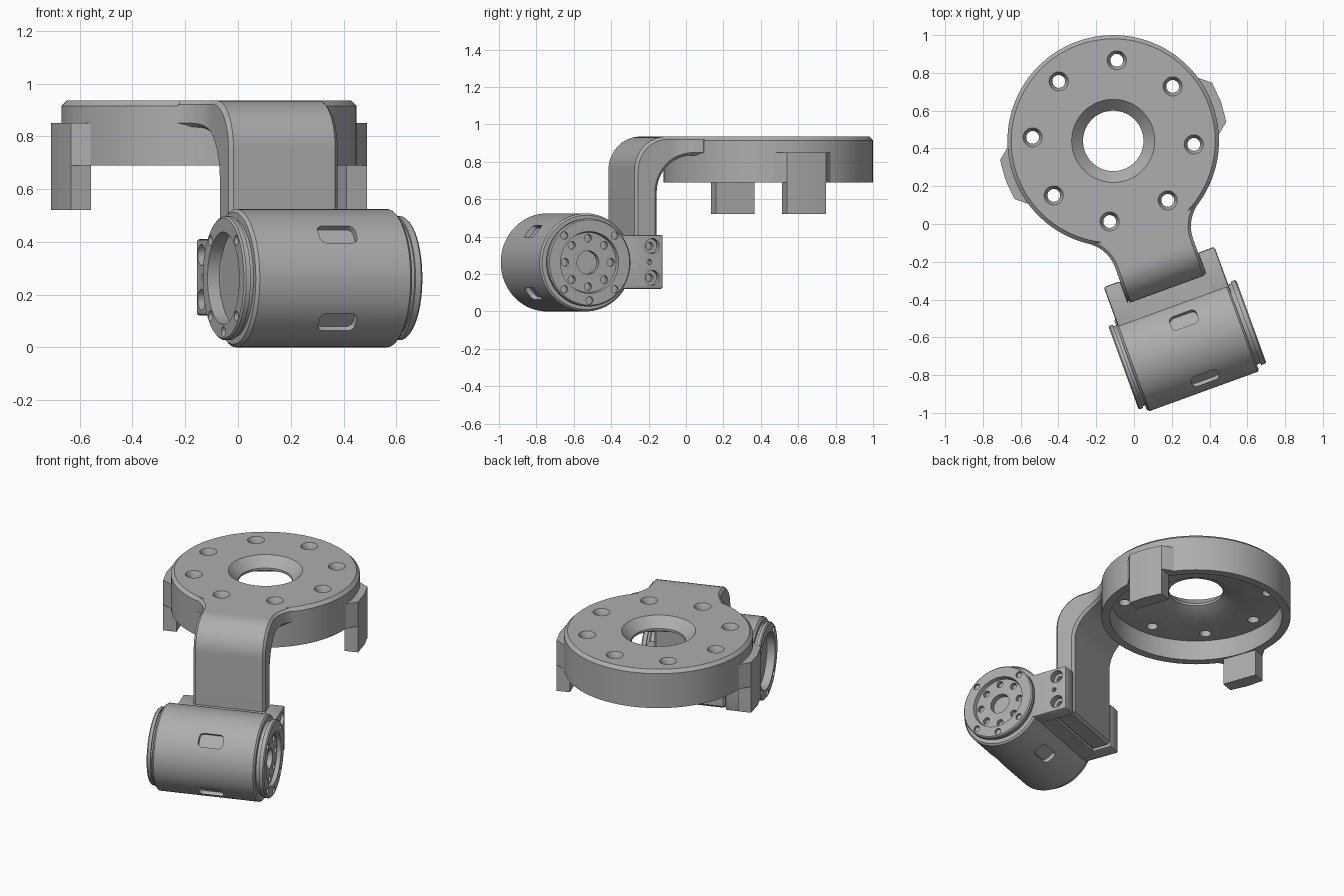
import bpy, bmesh
from math import sin, cos, pi, radians, sqrt
from mathutils import Matrix, Vector

cube = bpy.data.objects.get("Cube")
if cube:
    bpy.data.objects.remove(cube, do_unlink=True)

grey = bpy.data.materials.new("machined grey")
grey.use_nodes = True
COLOUR = (0.42, 0.42, 0.42, 1)
grey.diffuse_color = COLOUR
for node in grey.node_tree.nodes:
    if node.type == 'BSDF_PRINCIPLED':
        node.inputs["Base Color"].default_value = COLOUR

# Shared frame: origin under the flange centre, turned about z
FRAME = Matrix.Translation((-0.11, 0.44, 0)) @ Matrix.Rotation(radians(20), 4, 'Z')
# Motor frame: local z runs along the motor axis
MOTOR = Matrix.Translation((0, -1.148, 0.262)) @ Matrix.Rotation(pi / 2, 4, 'Y')
# Side frame: draws in (y, z) and extrudes along x
SIDE = Matrix(((0, 0, 1, 0), (1, 0, 0, 0), (0, 1, 0, 0), (0, 0, 0, 1)))


def move(x, y, z):
    return Matrix.Translation((x, y, z))


def lathe(bm, profile, matrix=Matrix(), n=96, closed=False):
    """Turn (radius, height) points about local z."""
    rings = [[bm.verts.new(matrix @ Vector((r * cos(2 * pi * i / n), r * sin(2 * pi * i / n), h)))
              for i in range(n)] for r, h in profile]
    pairs = list(zip(rings, rings[1:]))
    if closed:
        pairs.append((rings[-1], rings[0]))
    for a, b in pairs:
        for i in range(n):
            j = (i + 1) % n
            bm.faces.new((a[i], a[j], b[j], b[i]))
    bmesh.ops.remove_doubles(bm, verts=bm.verts, dist=1e-5)


def drill(bm, radius, low, high, matrix=Matrix(), n=24):
    lathe(bm, [(0, low), (radius, low), (radius, high), (0, high)], matrix, n)


def prism(bm, outline, low, high, matrix=Matrix()):
    """Extrude a flat outline along local z."""
    face = bm.faces.new([bm.verts.new(matrix @ Vector((x, y, low))) for x, y in outline])
    shift = matrix.to_3x3() @ Vector((0, 0, high - low))
    top = bmesh.ops.extrude_face_region(bm, geom=[face], use_keep_orig=True)["geom"]
    bmesh.ops.translate(bm, verts=[v for v in top if isinstance(v, bmesh.types.BMVert)], vec=shift)


def arc(cx, cy, r, start, end, n=12):
    return [(cx + r * cos(radians(start + (end - start) * i / n)),
             cy + r * sin(radians(start + (end - start) * i / n))) for i in range(n + 1)]


def rounded(w, h, r):
    out = []
    for sx, sy, a in ((1, 1, 0), (-1, 1, 90), (-1, -1, 180), (1, -1, 270)):
        out += arc(sx * (w / 2 - r), sy * (h / 2 - r), r, a, a + 90, 4)
    return out


def make(name, bm):
    bmesh.ops.recalc_face_normals(bm, faces=bm.faces)
    mesh = bpy.data.meshes.new(name)
    bm.to_mesh(mesh)
    bm.free()
    mesh.materials.append(grey)
    obj = bpy.data.objects.new(name, mesh)
    bpy.context.scene.collection.objects.link(obj)
    obj.matrix_world = FRAME
    return obj


def bake(obj):
    bpy.context.view_layer.update()
    dg = bpy.context.evaluated_depsgraph_get()
    mesh = bpy.data.meshes.new_from_object(obj.evaluated_get(dg))
    obj.modifiers.clear()
    obj.data = mesh


def boolean(obj, bm, operation='DIFFERENCE'):
    cutter = make("cutter", bm)
    cutter.hide_render = True
    mod = obj.modifiers.new("boolean", 'BOOLEAN')
    mod.operation, mod.solver, mod.object = operation, 'EXACT', cutter
    bake(obj)
    bpy.data.objects.remove(cutter, do_unlink=True)


def bevel(obj, width, segments=1):
    mod = obj.modifiers.new("bevel", 'BEVEL')
    mod.width, mod.segments = width, segments
    mod.limit_method, mod.angle_limit = 'ANGLE', radians(45)
    mod.use_clamp_overlap = False
    bake(obj)


parts = []

# Round flange: hollow underneath, with a waisted centre hole
bm = bmesh.new()
lathe(bm, [(0.22, 0.935), (0.54, 0.935), (0.56, 0.915), (0.56, 0.69), (0.51, 0.69), (0.51, 0.82),
           (0.24, 0.82), (0.16, 0.86), (0.16, 0.875)], closed=True)
flange = make("flange", bm)
holes = bmesh.new()
for k in range(8):
    a = radians(22.5 + 45 * k)
    lathe(holes, [(0, 0.7), (0.034, 0.7), (0.034, 0.905), (0.052, 0.937), (0.052, 0.96), (0, 0.96)],
          move(0.427 * cos(a), 0.427 * sin(a), 0), 24)
boolean(flange, holes)
parts.append(flange)

# Bent arm: plan outline with flared neck, trimmed by its side profile
half, fillet = 0.22, 0.2
cu = half + fillet
cv = -sqrt((0.56 + fillet) ** 2 - cu ** 2)
touch = 180 - math_angle if (math_angle := None) else 123.6
right = arc(cu, cv, fillet, touch, 180)
plan = right + [(half, -0.9), (-half, -0.9)] + [(-x, y) for x, y in reversed(right)]
bm = bmesh.new()
prism(bm, plan, 0, 1.1)
arm = make("bent_arm", bm)
side = ([(-0.4, 0.935)] + arc(-0.655, 0.755, 0.18, 90, 180) + [(-0.835, 0.13), (-0.71, 0.13)]
        + arc(-0.51, 0.635, 0.2, 180, 90) + [(-0.4, 0.835)])
bm = bmesh.new()
prism(bm, side, -0.6, 0.6, SIDE)
boolean(arm, bm, 'INTERSECT')
bevel(arm, 0.015)
parts.append(arm)

# Two hanging tabs with flared roots on the flange rim
for s, label in ((1, "left"), (-1, "right")):
    bm = bmesh.new()
    prism(bm, [(s * x, y) for x, y in ((0.515, -0.11), (0.597, -0.11), (0.607, 0),
                                       (0.597, 0.11), (0.515, 0.11))], 0.52, 0.69)
    prism(bm, [(s * x, y) for x, y in ((0.53, -0.165), (0.597, -0.11), (0.607, 0),
                                       (0.597, 0.11), (0.53, 0.165))], 0.69, 0.85)
    parts.append(make(label + "_tab", bm))

# Motor housing: turned body with grooved end caps and recessed faces
bm = bmesh.new()
lathe(bm, [(0, -0.31), (0.175, -0.31), (0.175, -0.36), (0.228, -0.36), (0.235, -0.353),
           (0.235, -0.335), (0.225, -0.335), (0.225, -0.32), (0.25, -0.32), (0.262, -0.308),
           (0.262, 0.3), (0.252, 0.31), (0.225, 0.31), (0.225, 0.33), (0.235, 0.33),
           (0.235, 0.353), (0.228, 0.36), (0.165, 0.36), (0.16, 0.335), (0.062, 0.335),
           (0.062, 0.3), (0, 0.3)], MOTOR)
motor = make("motor_housing", bm)
cuts = bmesh.new()
# Output face bolt circle, and cap screws on both ends
for k in range(8):
    a = radians(45 * k)
    drill(cuts, 0.021, 0.31, 0.345, MOTOR @ move(0.13 * cos(a), 0.13 * sin(a), 0), 16)
for a in (0, 45, 135, 225, 315):
    p = MOTOR @ move(0.203 * cos(radians(a)), 0.203 * sin(radians(a)), 0)
    drill(cuts, 0.02, 0.345, 0.38, p, 16)
    drill(cuts, 0.02, -0.38, -0.345, p, 16)
# Rounded pockets around the barrel
for a in (50, 130, -30, -150):
    p = move(0.027, -1.148, 0.262) @ Matrix.Rotation(radians(a), 4, 'X')
    prism(cuts, rounded(0.15, 0.085, 0.025), 0.235, 0.3, p)
boolean(motor, cuts)
parts.append(motor)

# Mount core between motor and arm
bm = bmesh.new()
prism(bm, [(-1.0, 0.12), (-0.83, 0.12), (-0.83, 0.41), (-1.0, 0.41)], -0.225, 0.225, SIDE)
parts.append(make("mount_core", bm))

# Mount cheeks either side of the arm, with screw pockets
for s, label in ((1, "left"), (-1, "right")):
    bm = bmesh.new()
    low, high = sorted((s * 0.218, s * 0.312))
    prism(bm, [(-1.0, 0.12), (-0.71, 0.12), (-0.71, 0.41), (-1.0, 0.41)], low, high, SIDE)
    cheek = make(label + "_mount_cheek", bm)
    bevel(cheek, 0.012, 2)
    cuts = bmesh.new()
    low, high = sorted((s * 0.272, s * 0.35))
    for y, z, r in ((-0.774, 0.18, 0.04), (-0.774, 0.35, 0.04), (-0.79, 0.265, 0.013)):
        drill(cuts, r, low, high, SIDE @ move(y, z, 0))
    low, high = sorted((s * 0.24, s * 0.3))
    boolean(cheek, cuts)
    bores = bmesh.new()
    for z in (0.18, 0.35):
        drill(bores, 0.02, low, high, SIDE @ move(-0.774, z, 0))
    boolean(cheek, bores)
    parts.append(cheek)

# Smooth the round faces and keep the edges crisp
bpy.ops.object.select_all(action='DESELECT')
for obj in parts:
    obj.select_set(True)
bpy.context.view_layer.objects.active = parts[0]
bpy.ops.object.shade_smooth_by_angle(angle=radians(30))
